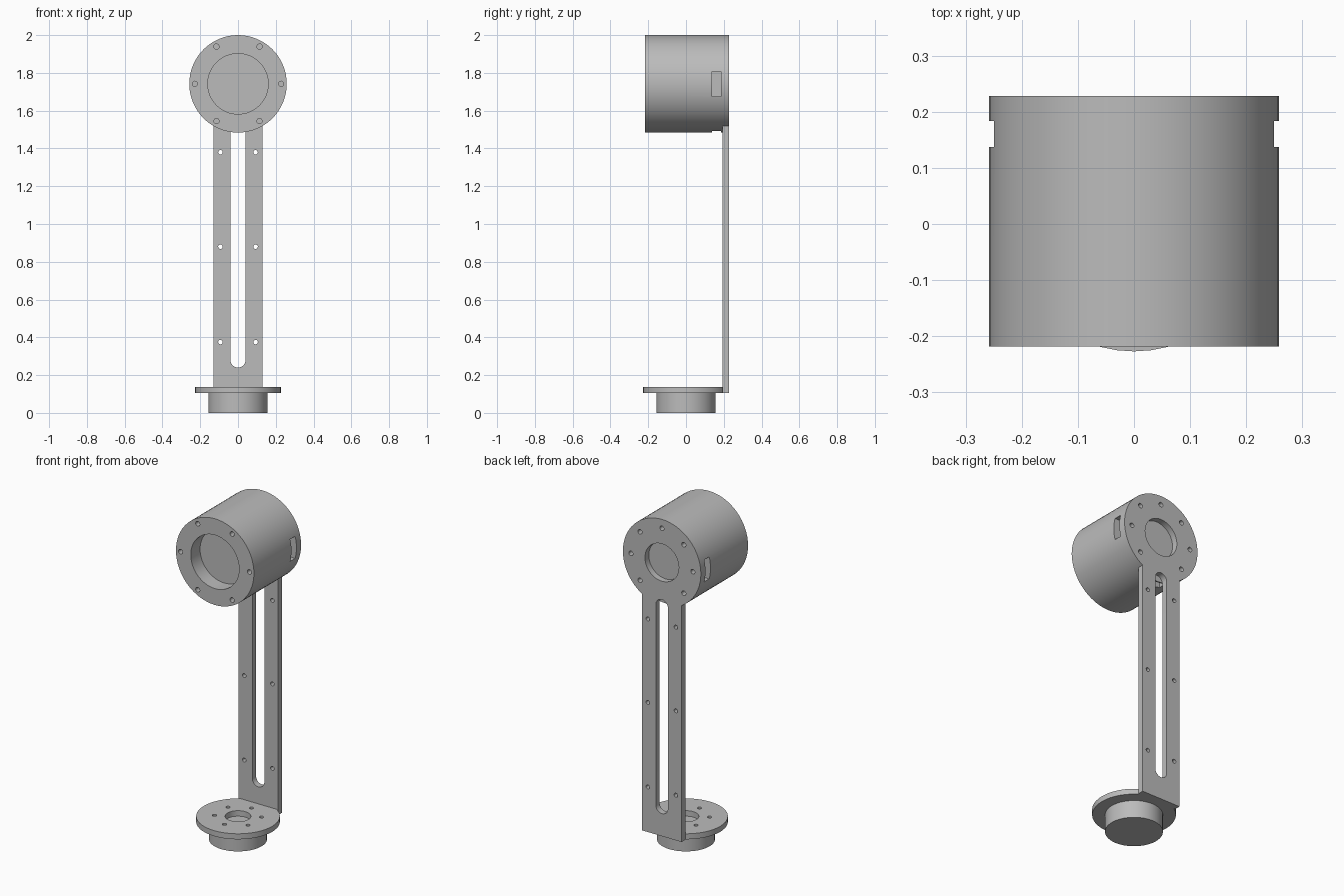
import bpy
from math import cos, sin, pi, radians

if "Cube" in bpy.data.objects:
    bpy.data.objects.remove(bpy.data.objects["Cube"], do_unlink=True)

GREY = (0.5, 0.5, 0.5, 1)
metal = bpy.data.materials.new("plain grey")
metal.use_nodes = True
metal.diffuse_color = GREY
metal.node_tree.nodes["Principled BSDF"].inputs["Base Color"].default_value = GREY

AXIS_Z = 1.742             # height of the housing axis
PLATE_Y = (0.192, 0.228)   # front and back of the arm plate


def box(name, x, y, z):
    """Box from (min, max) pairs."""
    spans = (x, y, z)
    bpy.ops.mesh.primitive_cube_add(size=1, location=[(a + b) / 2 for a, b in spans])
    ob = bpy.context.object
    ob.scale = [b - a for a, b in spans]
    bpy.ops.object.transform_apply(location=False, rotation=False, scale=True)
    ob.name = name
    return ob


def disc_z(name, r, z, x=0, y=0, sides=48):
    """Upright cylinder spanning z."""
    bpy.ops.mesh.primitive_cylinder_add(vertices=sides, radius=r, depth=z[1] - z[0],
                                        location=(x, y, sum(z) / 2))
    ob = bpy.context.object
    ob.name = name
    return ob


def disc_y(name, r, y, x=0, z=AXIS_Z, sides=64):
    """Cylinder lying front to back, spanning y."""
    bpy.ops.mesh.primitive_cylinder_add(vertices=sides, radius=r, depth=y[1] - y[0],
                                        location=(x, sum(y) / 2, z), rotation=(pi / 2, 0, 0))
    ob = bpy.context.object
    ob.name = name
    return ob


def combine(ob, other, operation="DIFFERENCE"):
    """Apply a boolean and discard the helper."""
    mod = ob.modifiers.new("cut", "BOOLEAN")
    mod.object, mod.operation, mod.solver = other, operation, "EXACT"
    bpy.context.view_layer.objects.active = ob
    bpy.ops.object.modifier_apply(modifier=mod.name)
    bpy.data.objects.remove(other, do_unlink=True)


def finish(ob):
    ob.data.materials.clear()
    ob.data.materials.append(metal)
    bpy.ops.object.select_all(action="DESELECT")
    ob.select_set(True)
    bpy.context.view_layer.objects.active = ob
    bpy.ops.object.shade_smooth_by_angle(angle=radians(30))


# Motor housing with front bore and six blind screw holes
housing = disc_y("motor_housing", 0.258, (-0.218, PLATE_Y[0]))
combine(housing, disc_y("bore", 0.16, (-0.3, -0.13)))
for i in range(6):
    a = i * pi / 3
    combine(housing, disc_y("screw_hole", 0.014, (-0.3, -0.17), 0.228 * cos(a),
                            AXIS_Z + 0.228 * sin(a), 16))
# Cable slots on both sides and underneath
SLOT_Y = (0.137, 0.184)
for s in (-1, 1):
    combine(housing, box("side_slot", sorted((s * 0.21, s * 0.3)), SLOT_Y,
                         (AXIS_Z - 0.066, AXIS_Z + 0.066)))
combine(housing, box("lower_slot", (-0.066, 0.066), SLOT_Y, (1.4, AXIS_Z - 0.21)))
finish(housing)

# Arm plate: round head on a straight strip
arm = disc_y("arm_plate", 0.258, PLATE_Y)
combine(arm, box("strip", (-0.13, 0.13), PLATE_Y, (0.105, 1.6)), "UNION")
THROUGH = (0.1, 0.3)
combine(arm, disc_y("head_hole", 0.112, THROUGH, sides=48))
for i in range(8):
    a = i * pi / 4
    if i != 6:
        combine(arm, disc_y("head_screw", 0.014, THROUGH, 0.205 * cos(a),
                            AXIS_Z + 0.205 * sin(a), 16))
# Long slot with rounded ends
combine(arm, box("slot", (-0.04, 0.04), THROUGH, (0.28, 1.48)))
for z in (0.28, 1.48):
    combine(arm, disc_y("slot_end", 0.04, THROUGH, 0, z, 32))
# Paired mounting holes down the strip
for z in (0.375, 0.88, 1.38):
    for s in (-1, 1):
        combine(arm, disc_y("strip_hole", 0.012, THROUGH, s * 0.093, z, 16))
finish(arm)

# Base flange with centre hole and six bolt holes
flange = disc_z("base_flange", 0.227, (0.105, 0.138))
combine(flange, disc_z("centre_hole", 0.07, (0, 0.3)))
for i in range(6):
    a = pi / 6 + i * pi / 3
    combine(flange, disc_z("bolt_hole", 0.012, (0, 0.3), 0.128 * cos(a), 0.128 * sin(a), 16))
finish(flange)

# Solid boss under the flange
finish(disc_z("base_boss", 0.157, (0, 0.105)))
